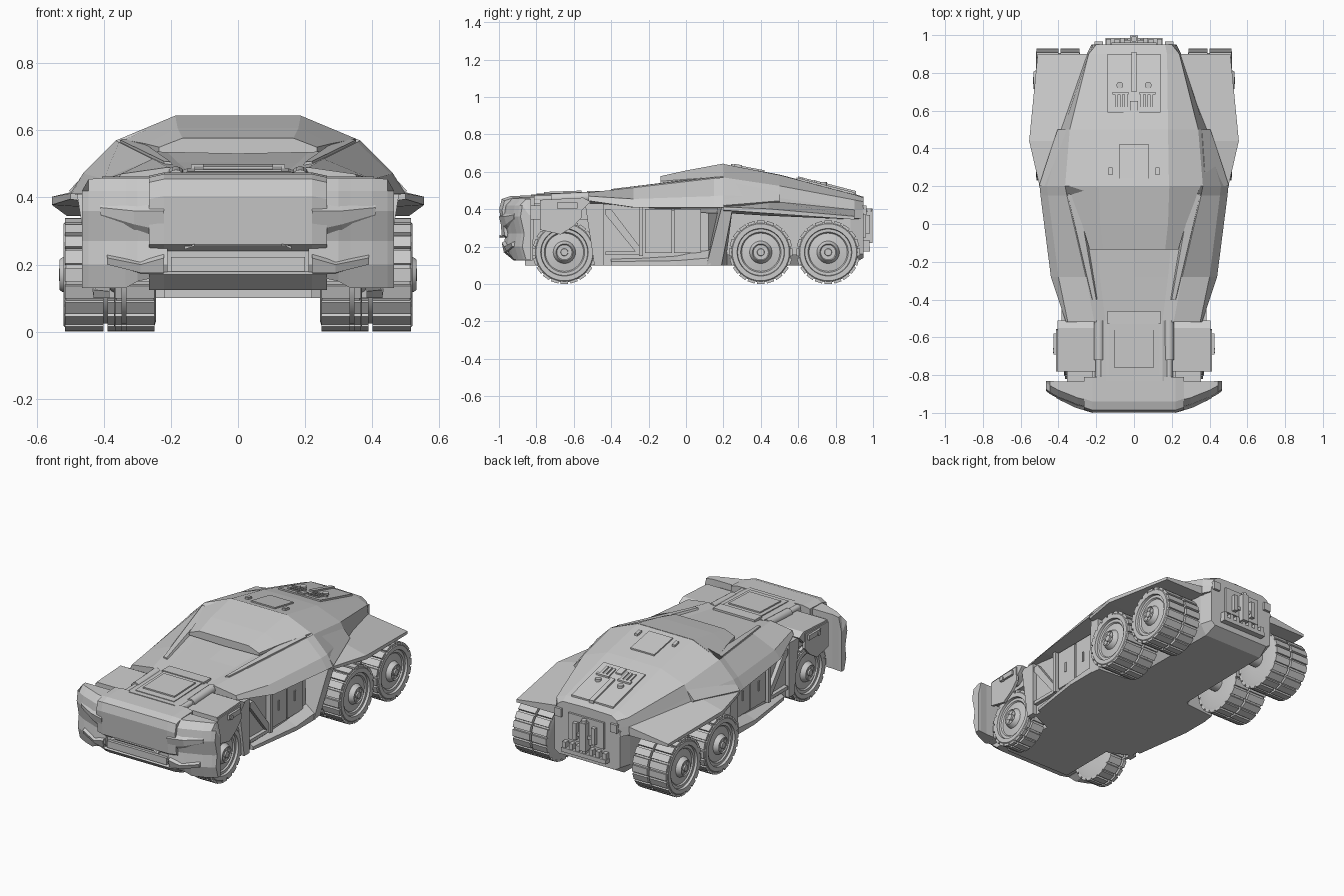
import bpy, bmesh
from math import pi, sin, cos, radians
from mathutils import Matrix, Vector


def finish(bm, name, mirror=False, smooth=False):
    bmesh.ops.recalc_face_normals(bm, faces=bm.faces)
    me = bpy.data.meshes.new(name)
    bm.to_mesh(me)
    bm.free()
    ob = bpy.data.objects.new(name, me)
    bpy.context.collection.objects.link(ob)
    if smooth:
        bpy.ops.object.select_all(action='DESELECT')
        ob.select_set(True)
        bpy.context.view_layer.objects.active = ob
        bpy.ops.object.shade_smooth_by_angle(angle=radians(30))
    if mirror:
        ob.modifiers.new("Mirror", 'MIRROR').use_mirror_merge = False
    return ob


def loft(name, rings, mirror=False):
    """Skin a list of equal-length 3D rings and cap both ends."""
    bm = bmesh.new()
    vs = [[bm.verts.new(p) for p in r] for r in rings]
    n = len(vs[0])
    for a, b in zip(vs, vs[1:]):
        for i in range(n):
            j = (i + 1) % n
            bm.faces.new((a[i], a[j], b[j], b[i]))
    bm.faces.new(vs[0])
    bm.faces.new(vs[-1])
    return finish(bm, name, mirror)


def hull(name, sections):
    """Sections (y, half profile of (x, z) from top centre to bottom centre)."""
    rings = []
    for y, half in sections:
        ring = [(x, y, z) for x, z in half]
        rings.append(ring + [(-x, y, z) for x, z in reversed(half) if x > 0])
    return loft(name, rings)


def loft_y(name, sections):
    return loft(name, [[(x, y, z) for x, z in s] for y, s in sections], True)


def loft_x(name, sections, mirror=True):
    return loft(name, [[(x, y, z) for y, z in s] for x, s in sections], mirror)


def prism(name, x0, x1, yz):
    return loft_x(name, [(x0, yz), (x1, yz)])


def box(name, x0, x1, y0, y1, z0, z1, mirror=False):
    return loft_x(name, [(x, [(y0, z0), (y1, z0), (y1, z1), (y0, z1)]) for x in (x0, x1)], mirror)


def roof(y):
    pts = [(-.82, .478), (-.5, .49), (.2, .642), (.5, .585), (.9, .482), (.95, .466)]
    for (a, za), (b, zb) in zip(pts, pts[1:]):
        if y <= b:
            return za + (zb - za) * (y - a) / (b - a)
    return zb


def slab(name, x0, x1, y0, y1, h, mirror=False):
    """Thin plate that follows the slope of the roof or hood."""
    s = [(y0, roof(y0) - .01), (y1, roof(y1) - .01), (y1, roof(y1) + h), (y0, roof(y0) + h)]
    return loft_x(name, [(x0, s), (x1, s)], mirror)


def rod(name, p, q, r, mirror=False, n=16):
    p, q = Vector(p), Vector(q)
    d = q - p
    m = Matrix.Translation((p + q) / 2) @ d.to_track_quat('Z', 'Y').to_matrix().to_4x4()
    bm = bmesh.new()
    bmesh.ops.create_cone(bm, cap_ends=True, segments=n, radius1=r, radius2=r, depth=d.length, matrix=m)
    return finish(bm, name, mirror, True)


def wheel(name, y, x0, x1, split):
    bm = bmesh.new()
    g = .006
    prof = [(x0, .06), (x0, .14), (x0 + .006, .16), (split - g, .16), (split - g, .145), (split + g, .145),
            (split + g, .16), (x1 - .008, .16), (x1, .152), (x1, .127), (x1 - .014, .124), (x1 - .014, .108),
            (x1 - .022, .102), (x1 - .016, .06), (x1 + .006, .05), (x1 + .012, .045), (x1 + .006, .04),
            (x1 + .006, .02), (x1 + .014, .018)]
    n = 40
    rows = [[bm.verts.new((x, y + r * cos(2 * pi * k / n), .17 + r * sin(2 * pi * k / n))) for k in range(n)]
            for x, r in prof]
    for a, b in zip(rows, rows[1:]):
        for k in range(n):
            bm.faces.new((a[k], a[(k + 1) % n], b[(k + 1) % n], b[k]))
    bm.faces.new(rows[0])
    bm.faces.new(rows[-1])
    # tread lugs on both bands, and hub bolts
    for a, b in ((x0 + .004, split - g), (split + g, x1 - .004)):
        for k in range(20):
            m = (Matrix.Translation((0, y, .17)) @ Matrix.Rotation(2 * pi * k / 20, 4, 'X')
                 @ Matrix.Translation(((a + b) / 2, 0, .159)) @ Matrix.Diagonal((b - a, .040, .021, 1)))
            bmesh.ops.create_cube(bm, size=1, matrix=m)
    for k in range(6):
        t = 2 * pi * k / 6
        m = Matrix.Translation((x1 + .005, y + .03 * cos(t), .17 + .03 * sin(t)))
        bmesh.ops.create_cube(bm, size=.009, matrix=m)
    finish(bm, name, True, True)


# wheels and axles
wheel("front_wheels", -.65, .245, .37, .34)
wheel("middle_wheels", .40, .285, .52, .395)
wheel("rear_wheels", .76, .285, .52, .395)
for y, x in ((-.65, .27), (.40, .31), (.76, .31)):
    rod("axle", (-x, y, .17), (x, y, .17), .045)

# lower hull
hull("lower_hull", [(y, [(0, .43), (w, .43 if y < .1 else .38), (w, .16), (w2, zb), (0, zb)]) for y, w, w2, zb in (
    (-.86, .22, .22, .10), (-.51, .22, .22, .10), (-.45, .36, .36, .10), (.12, .37, .37, .10),
    (.22, .25, .21, .10), (.88, .24, .20, .10), (.95, .22, .19, .14))])
box("front_wheel_well", .20, .355, -.85, -.50, .345, .42, True)

# upper armour shell
hull("upper_shell", [
    (-.52, [(0, .48), (.15, .48), (.21, .49), (.35, .47), (.36, .445), (0, .43)]),
    (-.28, [(0, .505), (.18, .505), (.255, .515), (.40, .455), (.44, .41), (0, .40)]),
    (.15, [(0, .56), (.22, .545), (.355, .565), (.455, .47), (.495, .41), (0, .40)]),
    (.20, [(0, .642), (.185, .642), (.365, .57), (.46, .475), (.50, .41), (0, .40)]),
    (.50, [(0, .585), (.18, .583), (.34, .525), (.375, .46), (.41, .39), (0, .38)]),
    (.90, [(0, .482), (.175, .478), (.24, .45), (.245, .40), (.25, .35), (0, .33)]),
    (.95, [(0, .466), (.165, .462), (.20, .44), (.21, .40), (.225, .35), (0, .33)])])

# canopy and windscreen
hull("canopy", [
    (-.135, [(0, .577), (.165, .577), (.235, .55), (.235, .535), (0, .53)]),
    (0, [(0, .607), (.18, .607), (.275, .56), (.275, .54), (0, .53)]),
    (.2, [(0, .644), (.187, .644), (.352, .575), (.352, .55), (0, .55)])])
box("cowl_step", -.14, .14, -.53, -.46, .47, .498)
loft_y("hood_ridge", [(-.40, [(.19, .49), (.225, .49), (.22, .508), (.20, .506)]),
                      (.16, [(.27, .53), (.35, .53), (.352, .572), (.30, .576)])])
loft_y("side_armour_plate", [(.20, [(.38, .55), (.504, .42), (.48, .40), (.36, .53)]),
                             (.50, [(.36, .492), (.405, .445), (.38, .42), (.34, .47)])])

# rear fenders
loft_y("rear_fender", [(.20, [(.40, .43), (.50, .412), (.50, .395), (.40, .38)]),
                       (.44, [(.36, .45), (.555, .402), (.555, .378), (.36, .365)]),
                       (.90, [(.22, .40), (.51, .362), (.51, .345), (.22, .345)])])

# doorway, sill and slanted pillar
loft_y("side_sill", [(-.40, [(.34, .10), (.38, .10), (.38, .12), (.34, .15)]),
                     (-.05, [(.34, .10), (.43, .10), (.43, .125), (.34, .16)]),
                     (.13, [(.34, .10), (.43, .10), (.43, .14), (.34, .20)])])
loft("slanted_pillar", [[(.20, .11, .10), (.20, .21, .10), (.42, .19, .10), (.43, .11, .10)],
                        [(.25, .17, .41), (.25, .25, .41), (.48, .25, .41), (.48, .19, .41)]], True)
prism("side_front_panel", .35, .385, [(-.54, .43), (-.44, .43), (-.44, .10), (-.49, .10)])
prism("brace_diagonal", .36, .385, [(-.43, .40), (-.40, .40), (-.24, .19), (-.24, .16), (-.26, .16), (-.43, .37)])
box("brace_lower_rail", .36, .385, -.43, -.24, .155, .175, True)
box("brace_post", .36, .395, -.25, -.23, .15, .41, True)
for y in (-.22, -.065):
    box("door_leaf", .36, .38, y, y + .145, .165, .40, True)
    box("door_handle", .375, .385, y + .06, y + .072, .25, .31, True)

# hood
hull("hood", [(-.83, [(0, .478), (.15, .478), (.20, .455), (.21, .42), (0, .42)]),
              (-.51, [(0, .487), (.15, .487), (.20, .47), (.21, .43), (0, .43)])])
slab("hood_panel", -.13, .13, -.80, -.53, .004)
slab("hood_hatch", -.105, .105, -.76, -.56, .012)
rod("hood_strut", (.185, -.72, .456), (.185, -.51, .466), .027, True)
rod("hood_piston", (.185, -.82, .454), (.185, -.72, .456), .018, True)

# front fenders with wheel skirts
prism("front_fender", .20, .405, [(-.78, .45), (-.55, .462), (-.51, .44), (-.55, .40), (-.60, .365),
                                  (-.70, .365), (-.78, .41)])
prism("wheel_skirt", .395, .412, [(-.78, .44), (-.56, .45), (-.555, .36), (-.60, .31), (-.67, .265), (-.78, .29)])
box("fender_pod", .40, .425, -.69, -.58, .405, .435, True)
rod("fender_lamp", (.41, -.67, .415), (.43, -.67, .415), .014, True)

# front bumper
mid = [(-.81, .475), (-.94, .47), (-.985, .455), (-.998, .405), (-.985, .26), (-.955, .24), (-.955, .18),
       (-.975, .17), (-.92, .125), (-.82, .125)]
end = [(y if y > -.83 else y + .015, z - .01 if z > .4 else z) for y, z in mid]
loft_x("bumper_centre", [(-.265, end), (-.22, mid), (.22, mid), (.265, end)], False)
box("bumper_grille", -.20, .20, -.972, -.94, .18, .222)
loft_x("bumper_lip", [(x, [(-.96, .255), (-.995, .255), (-.998, h), (-.98, h)]) for x, h in
                      ((-.16, .245), (-.13, .262), (.13, .262), (.16, .245))], False)


def wing(back, front, top, low):
    """Side profile of the bumper wing, measured from its front edge."""
    return [(back, top), (front + .045, top), (front + .01, .42), (front, .36), (front + .02, .27),
            (front + .01, .2), (front + .03, low), (back, low)]


loft_x("bumper_wing", [(.21, wing(-.835, -.985, .458, .17)), (.30, wing(-.835, -.965, .458, .15)),
                       (.335, wing(-.835, -.95, .458, .13)), (.40, wing(-.835, -.925, .458, .13)),
                       (.445, wing(-.83, -.90, .455, .13)), (.465, wing(-.83, -.885, .37, .13))])
loft_x("headlight", [(.22, [(-.96, .405), (-1, .36), (-.985, .30), (-.94, .26)]),
                     (.31, [(-.93, .405), (-.972, .36), (-.962, .32), (-.92, .27)]),
                     (.41, [(-.90, .40), (-.923, .37), (-.923, .35), (-.89, .33)])])
loft_x("lower_fang", [(.22, [(-.94, .25), (-.985, .22), (-.975, .175), (-.92, .17)]),
                      (.29, [(-.93, .22), (-.972, .20), (-.96, .175), (-.91, .17)]),
                      (.39, [(-.90, .235), (-.935, .22), (-.93, .20), (-.89, .20)])])

# roof equipment
slab("rear_roof_panel", -.14, .14, .59, .90, .008)
slab("roof_hatch", -.08, .08, .24, .42, .008)
slab("roof_spine", -.014, .014, .70, .91, .018)
slab("spine_block", -.02, .02, .60, .65, .016)
for i in range(3):
    slab("vent_slat", .035 + i * .025, .05 + i * .025, .62, .69, .016, True)
slab("vent_bar", .03, .115, .685, .70, .018, True)
rod("roof_stud", (.075, .735, roof(.735) - .01), (.075, .735, roof(.735) + .02), .018, True)
slab("roof_latch", .115, .135, .26, .30, .012, True)

# tail equipment
box("tail_step", -.15, .15, .94, .985, .175, .20)
for i in range(7):
    x = -.135 + i * .045
    box("tail_step_tooth", x - .012, x + .012, .94, .98, .20, .235)
box("tail_plate", -.12, .12, .94, .962, .25, .41)
box("tow_post", -.022, .022, .95, .998, .22, .39)
rod("tow_pin", (0, .98, .36), (0, .98, .405), .016)
box("tail_bracket", .05, .075, .95, .985, .27, .37, True)
box("tail_bracket_arm", .02, .075, .95, .975, .29, .31, True)
box("tail_lamp", .165, .21, .94, .965, .37, .42, True)
